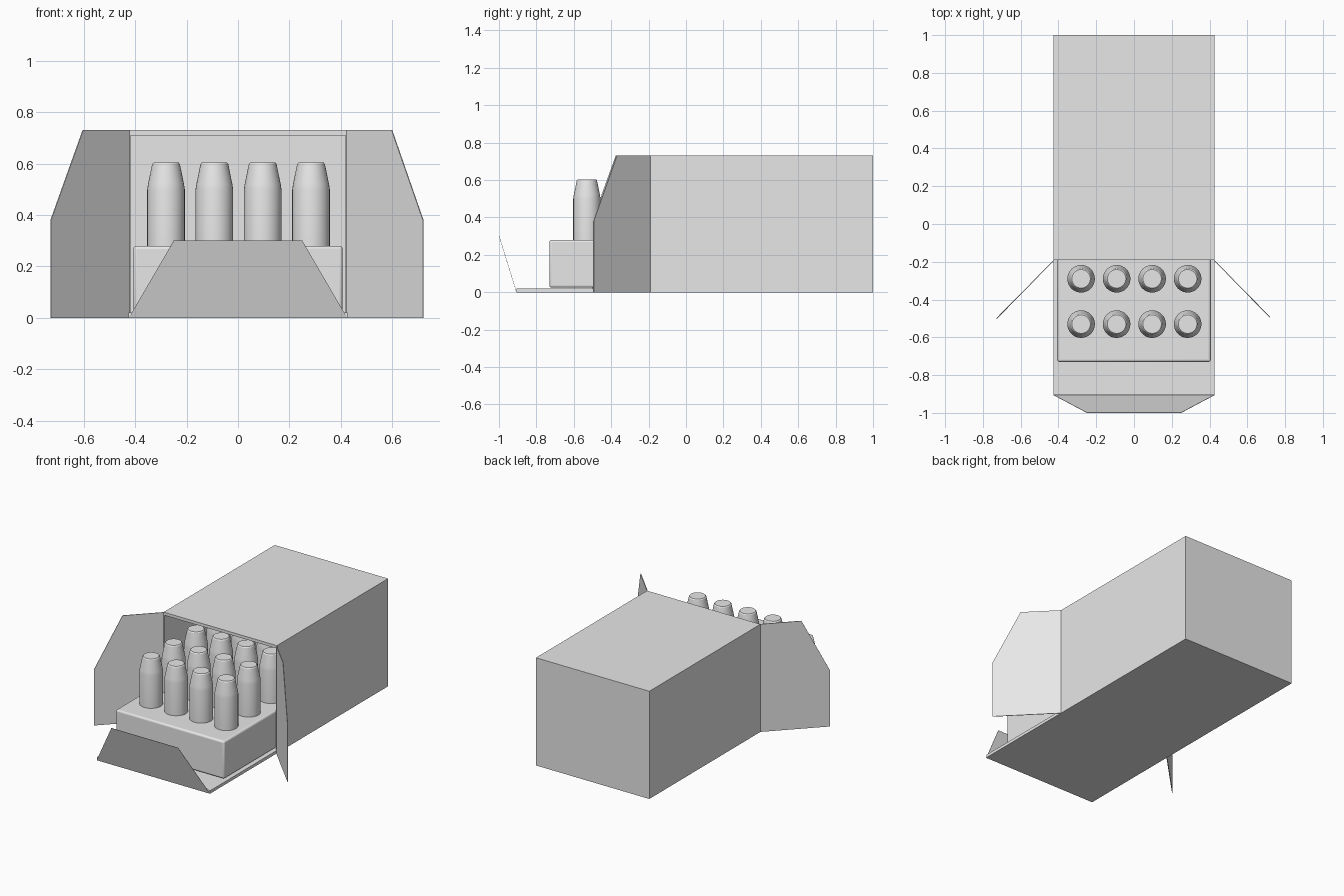
import bpy
import bmesh
import math
from mathutils import Vector

cube = bpy.data.objects.get("Cube")
if cube:
    bpy.data.objects.remove(cube, do_unlink=True)

grey = bpy.data.materials.new("plain_grey")
grey.use_nodes = True
grey.diffuse_color = (0.8, 0.8, 0.8, 1)
grey.node_tree.nodes["Principled BSDF"].inputs["Base Color"].default_value = (0.8, 0.8, 0.8, 1)

W, H = 0.425, 0.73            # carton half width and height
BACK, MOUTH, LIP = 1.0, -0.19, -0.905
WALL, SLAB = 0.006, 0.02      # side wall and floor/roof thickness


def finish(name, bm):
    bmesh.ops.recalc_face_normals(bm, faces=bm.faces)
    mesh = bpy.data.meshes.new(name)
    bm.to_mesh(mesh)
    bm.free()
    mesh.materials.append(grey)
    obj = bpy.data.objects.new(name, mesh)
    bpy.context.collection.objects.link(obj)
    return obj


def loft(name, rings):
    """Join equal-length rings of points and cap both ends."""
    bm = bmesh.new()
    loops = [[bm.verts.new(p) for p in ring] for ring in rings]
    for a, b in zip(loops, loops[1:]):
        for i in range(len(a)):
            j = (i + 1) % len(a)
            bm.faces.new((a[i], a[j], b[j], b[i]))
    bm.faces.new(loops[0])
    bm.faces.new(loops[-1])
    return finish(name, bm)


def panel(name, points, offset):
    """Thin sheet: a flat outline thickened along an offset."""
    points = [Vector(p) for p in points]
    return loft(name, [points, [p + Vector(offset) for p in points]])


def rect(y, w, low, high):
    return [(-w, y, low), (w, y, low), (w, y, high), (-w, y, high)]


def smooth(obj):
    bpy.ops.object.select_all(action='DESELECT')
    obj.select_set(True)
    bpy.context.view_layer.objects.active = obj
    bpy.ops.object.shade_smooth_by_angle(angle=math.radians(25))


# Hollow carton, open at the front
inner = (W - WALL, SLAB, H - SLAB)
loft("carton", [rect(BACK, W, 0, H), rect(MOUTH, W, 0, H),
                rect(MOUTH, *inner), rect(BACK - WALL, *inner)])

# Floor reaching out in front, with its raised tapered flap
loft("floor_extension", [rect(MOUTH, W, 0, SLAB), rect(LIP, W, 0, SLAB)])
panel("front_flap", [(-W, LIP, 0), (W, LIP, 0), (0.25, -0.998, 0.3), (-0.25, -0.998, 0.3)],
      (0, -0.002, 0))

# Side flaps swung outwards, each with a cut upper corner
for side, name, tip_x, tip_y in ((-1, "right_flap", 0.73, -0.5), (1, "left_flap", 0.722, -0.493)):
    hinge, tip = Vector((side * W, MOUTH, 0)), Vector((side * tip_x, tip_y, 0))
    up = Vector((0, 0, H))
    outline = [hinge, tip, tip + up * 0.52, hinge.lerp(tip, 0.59) + up, hinge + up]
    panel(name, outline, (-side * 0.003, -0.003, 0))

# Tray slid partly out of the carton
tray = loft("tray", [rect(-0.73, 0.407, 0.025, 0.28), rect(0.87, 0.407, 0.025, 0.28)])
bevel = tray.modifiers.new("soft_edges", 'BEVEL')
bevel.width = 0.012
bevel.segments = 3
smooth(tray)

# One bottle turned from its profile, then repeated in rows
profile = [(0.073, 0.27), (0.073, 0.5), (0.07, 0.52), (0.054, 0.598), (0.049, 0.604)]
sides = 32
rings = [[(r * math.cos(math.tau * i / sides), r * math.sin(math.tau * i / sides), z)
          for i in range(sides)] for r, z in profile]
bottle = loft("bottle", rings)
smooth(bottle)
for row in range(6):
    for col in range(4):
        obj = bottle
        if row or col:
            obj = bottle.copy()
            bpy.context.collection.objects.link(obj)
        obj.name = f"bottle_{row + 1}_{col + 1}"
        obj.location = ((col - 1.5) * 0.188 + 0.002, -0.53 + row * 0.24, 0)
